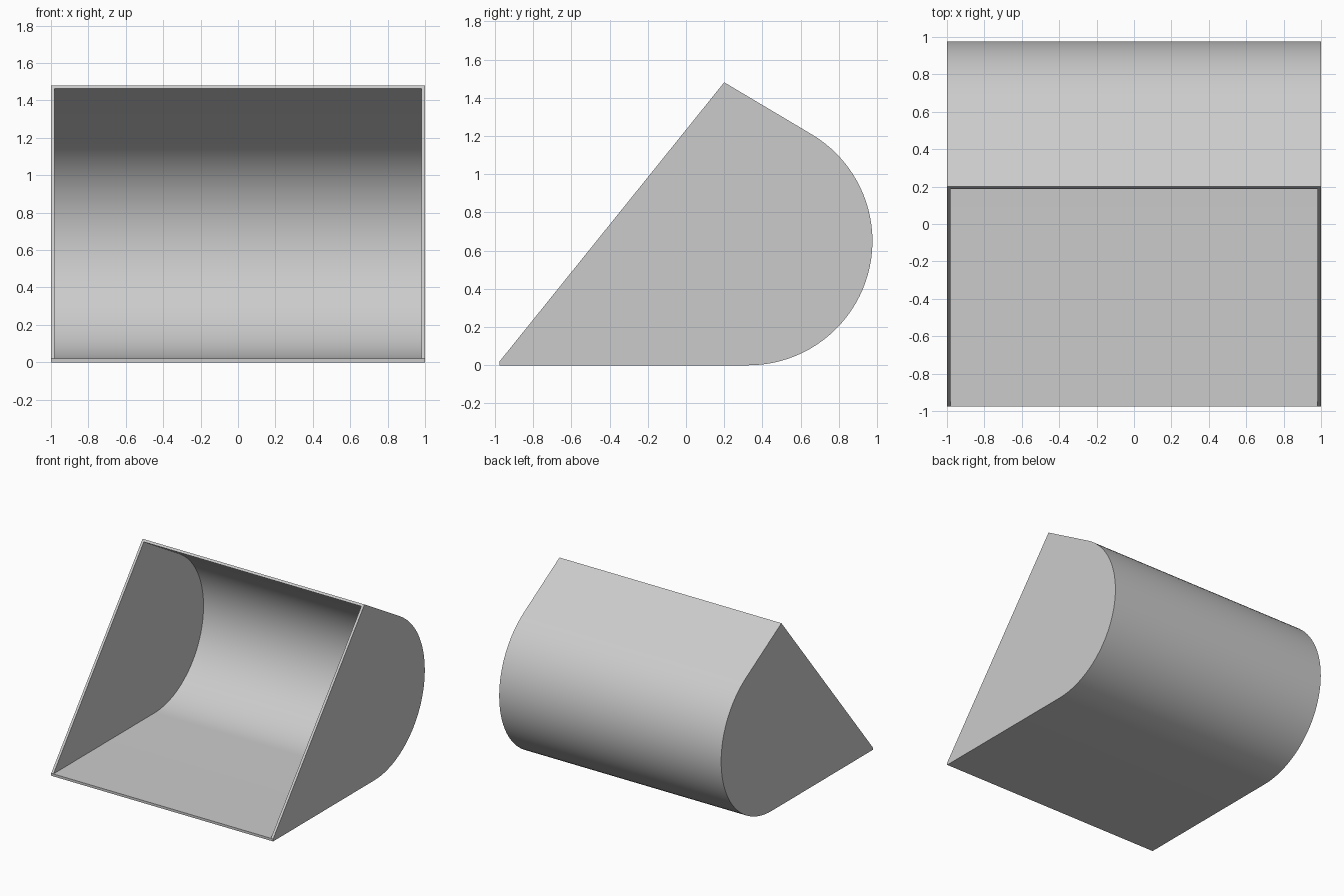
import bpy, bmesh
from math import sin, cos, asin, atan2, hypot, sqrt, pi

if "Cube" in bpy.data.objects:
    bpy.data.objects.remove(bpy.data.objects["Cube"])

WALL = 0.02                  # sheet thickness
HALF_W, HALF_D = 1.0, 0.976  # half width, half depth
R = 0.65                     # back curve radius
CY, CZ = HALF_D - R, R       # back curve centre
TOP = (0.2, 1.481)           # upper edge of the opening
LIP = (-HALF_D, WALL)        # lower edge of the opening
SEGS = 40

# Angle at which the straight upper sheet touches the back curve
dy, dz = CY - TOP[0], CZ - TOP[1]
slope = atan2(dz, dy) + asin(R / hypot(dy, dz))
end = slope + pi / 2

# Inner top corner: slide down the opening plane by one wall thickness
oy, oz = LIP[0] - TOP[0], LIP[1] - TOP[1]
t = -WALL / (oy * cos(end) + oz * sin(end))
INNER_TOP = (TOP[0] + t * oy, TOP[1] + t * oz)


def curve(r):
    step = (end + pi / 2) / SEGS
    return [(CY + r * cos(-pi / 2 + i * step), CZ + r * sin(-pi / 2 + i * step))
            for i in range(SEGS + 1)]


bm = bmesh.new()


def ring(profile, x):
    return [bm.verts.new((x, y, z)) for y, z in profile]


def skin(a, b):
    for i in range(len(a) - 1):
        bm.faces.new((a[i], a[i + 1], b[i + 1], b[i]))


# Outer and inner profiles, each running from the lip round the back to the top
outer = [LIP, (-HALF_D, 0)] + curve(R) + [TOP]
inner = [LIP] + curve(R - WALL) + [INNER_TOP]
ol, orr = ring(outer, -HALF_W), ring(outer, HALF_W)
il, ir = ring(inner, -HALF_W + WALL), ring(inner, HALF_W - WALL)

# Curved sheet, outside and inside, and the side plates
skin(ol[1:], orr[1:])
skin(il, ir)
for loop in (ol, orr, il, ir):
    bm.faces.new(loop)

# Rim of the opening: front lip, two sides, top edge
bm.faces.new((ol[1], orr[1], orr[0], ir[0], il[0], ol[0]))
for o, i in ((ol, il), (orr, ir)):
    bm.faces.new((o[0], i[0], i[-1], o[-1]))
bm.faces.new((ol[-1], orr[-1], ir[-1], il[-1]))

bmesh.ops.recalc_face_normals(bm, faces=bm.faces)
mesh = bpy.data.meshes.new("scoop_bin")
bm.to_mesh(mesh)
bm.free()
scoop = bpy.data.objects.new("scoop_bin", mesh)
bpy.context.collection.objects.link(scoop)

# Smooth curve, sharp edges
bpy.context.view_layer.objects.active = scoop
scoop.select_set(True)
bpy.ops.object.shade_smooth_by_angle()
